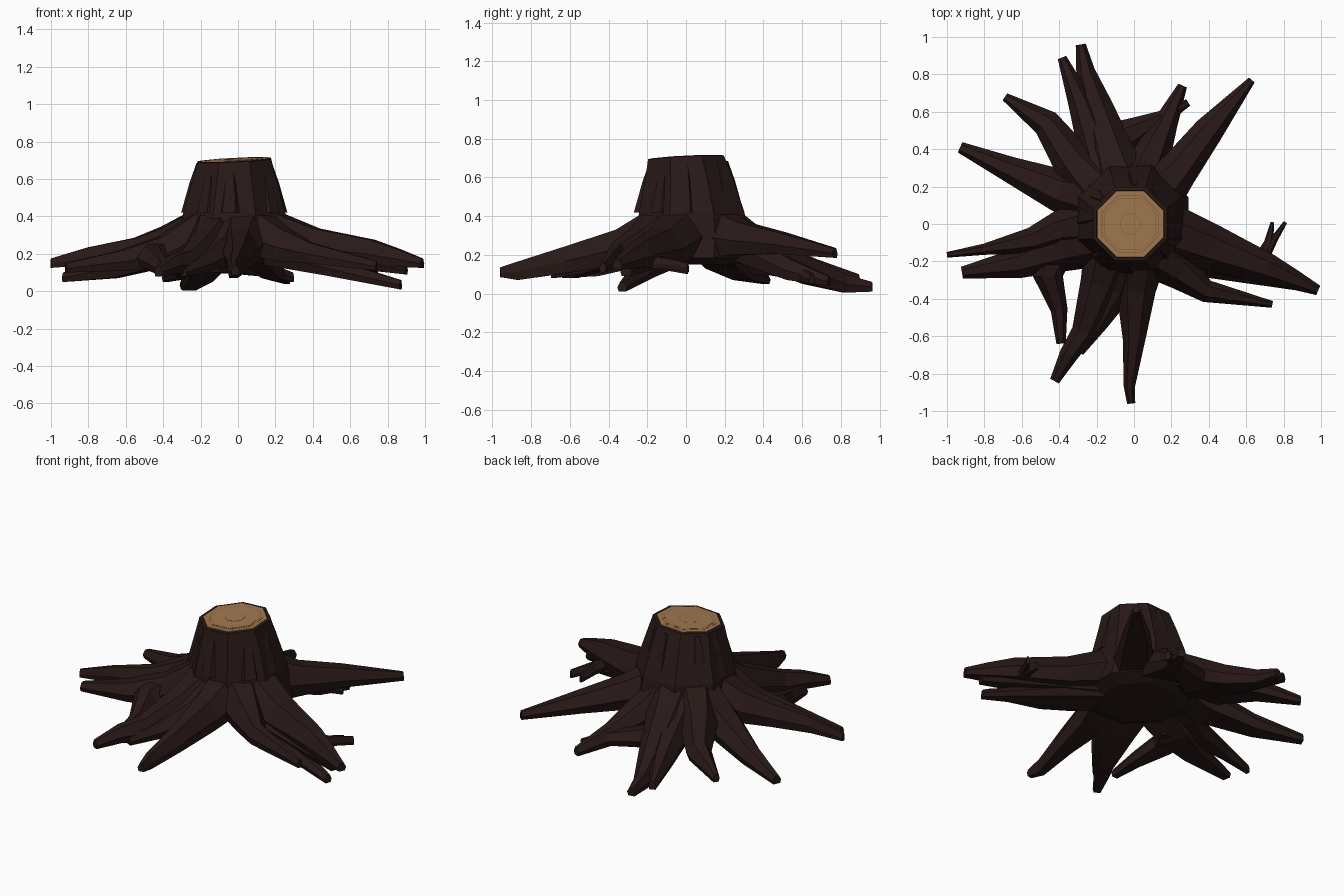
import bpy, bmesh, math
from mathutils import Vector


def material(name, col):
    m = bpy.data.materials.new(name)
    m.diffuse_color = (*col, 1)
    return m


BARK = material("dark bark", (0.021, 0.0095, 0.0085))
WOOD = material("cut wood", (0.36, 0.19, 0.08))
RING = material("growth ring", (0.20, 0.10, 0.04))


def loft(name, rings, mat):
    """Skin a list of equal-length rings with flat faces and capped ends."""
    bm = bmesh.new()
    vs = [[bm.verts.new(p) for p in r] for r in rings]
    n = len(rings[0])
    for a, b in zip(vs, vs[1:]):
        for i in range(n):
            bm.faces.new((a[i], a[(i + 1) % n], b[(i + 1) % n], b[i]))
    bm.faces.new(vs[0])
    bm.faces.new(vs[-1])
    bmesh.ops.recalc_face_normals(bm, faces=bm.faces[:])
    me = bpy.data.meshes.new(name)
    bm.to_mesh(me)
    bm.free()
    me.materials.append(mat)
    ob = bpy.data.objects.new(name, me)
    bpy.context.collection.objects.link(ob)
    return ob


def octagon(cx, cy, r, z, slope=0.0):
    pts = []
    for i in range(8):
        a = math.pi / 8 + i * math.pi / 4
        x, y = r * math.cos(a), r * math.sin(a)
        pts.append((cx + x, cy + y, z + slope * (x + y)))
    return pts


# Root cross-section: flat underside, wide waist, narrow ridge on top
SECTION = [(-0.75, 0), (0.75, 0), (1, 0.45), (0.45, 1), (-0.45, 1), (-1, 0.45)]
CENTRE = Vector((-0.02, 0.03))


def root(name, pts, thick=0.23):
    """pts: x, y, top height, half width; thickness tapers towards the tip."""
    P = [Vector(p[:2]) for p in pts]
    # roots that leave the trunk start at its shoulder
    if (P[0] - CENTRE).length < 0.25:
        P[0] = CENTRE + (P[0] - CENTRE).normalized() * 0.245
    rings = []
    for i, (_, _, z, w) in enumerate(pts):
        d = (P[min(i + 1, len(P) - 1)] - P[max(i - 1, 0)]).normalized()
        side = Vector((-d.y, d.x))
        t = i / (len(pts) - 1)
        h = thick + (0.05 - thick) * t
        rings.append([(P[i].x + side.x * u * w, P[i].y + side.y * u * w,
                       max(0.0, z - h + v * h)) for u, v in SECTION])
    return loft(name, rings, BARK)


# Trunk, flaring down into a crown with a closed underside
loft("trunk", [
    octagon(-0.01, 0.02, 0.24, 0.15),
    octagon(-0.01, 0.02, 0.325, 0.185),
    octagon(-0.02, 0.03, 0.315, 0.28),
    octagon(-0.02, 0.03, 0.295, 0.42),
    octagon(-0.02, 0.015, 0.245, 0.59, 0.02),
    octagon(-0.02, 0.0, 0.212, 0.70, 0.05),
    octagon(-0.02, 0.0, 0.195, 0.703, 0.05),
    octagon(-0.02, 0.0, 0.190, 0.696, 0.05)], BARK)

# Cut face with growth rings
loft("cut_face", [octagon(-0.02, 0, 0.192, 0.69, 0.05),
                  octagon(-0.02, 0, 0.191, 0.704, 0.05)], WOOD)
for k, r in enumerate((0.165, 0.15, 0.06)):
    loft(f"growth_ring_{k}", [octagon(-0.02, 0, r, 0.70, 0.05),
                              octagon(-0.02, 0, r, 0.7045 + k * 0.001, 0.05)], RING)
    loft(f"ring_infill_{k}", [octagon(-0.02, 0, r - 0.003, 0.70, 0.05),
                              octagon(-0.02, 0, r - 0.003, 0.705 + k * 0.001, 0.05)], WOOD)

# Shallow vertical bark ridges
for k in range(8):
    a = k * math.pi / 4 + (0.12 if k % 2 else -0.1)
    rings = []
    for r, z, w in ((0.272, 0.42, 0.06), (0.228, 0.58, 0.04), (0.192, 0.685, 0.02)):
        c, s = math.cos(a), math.sin(a)
        rings.append([(-0.02 + c * (r + o) - s * u * w, 0.015 + s * (r + o) + c * u * w, z)
                      for u, o in ((-1, -0.03), (1, -0.03), (0.6, 0.01), (-0.6, 0.005))])
    loft(f"bark_ridge_{k}", rings, BARK)

# Back roots
root("root_back_right", [(0.08, 0.13, 0.42, 0.14), (0.24, 0.29, 0.37, 0.105),
                         (0.40, 0.50, 0.315, 0.08), (0.63, 0.77, 0.235, 0.02)])
root("root_back_inner", [(0.02, 0.16, 0.41, 0.13), (0.08, 0.33, 0.32, 0.11),
                         (0.17, 0.54, 0.18, 0.065), (0.26, 0.74, 0.09, 0.025)])
root("root_back_branch", [(-0.14, 0.42, 0.22, 0.12), (0.0, 0.49, 0.19, 0.08),
                          (0.16, 0.57, 0.15, 0.04), (0.29, 0.65, 0.10, 0.02)], 0.12)
root("root_back", [(-0.06, 0.16, 0.42, 0.15), (-0.13, 0.38, 0.33, 0.13),
                   (-0.20, 0.62, 0.19, 0.09), (-0.26, 0.82, 0.10, 0.05),
                   (-0.285, 0.96, 0.06, 0.027)])
root("root_back_twin", [(-0.10, 0.15, 0.41, 0.13), (-0.20, 0.40, 0.29, 0.10),
                        (-0.29, 0.66, 0.18, 0.065), (-0.385, 0.89, 0.10, 0.024)])
root("root_back_left", [(-0.14, 0.14, 0.42, 0.14), (-0.33, 0.34, 0.33, 0.11),
                        (-0.47, 0.54, 0.24, 0.075), (-0.69, 0.68, 0.15, 0.022)])
root("root_left_rear", [(-0.14, 0.09, 0.42, 0.14), (-0.40, 0.18, 0.30, 0.115),
                        (-0.66, 0.29, 0.18, 0.07), (-0.93, 0.41, 0.10, 0.03)])

# Left roots
root("root_left_upper", [(-0.15, 0.01, 0.42, 0.13), (-0.40, -0.03, 0.345, 0.10),
                         (-0.55, -0.09, 0.285, 0.07), (-0.80, -0.135, 0.235, 0.03),
                         (-1.0, -0.165, 0.175, 0.015)])
root("root_left_lower", [(-0.14, -0.04, 0.42, 0.14), (-0.42, -0.14, 0.29, 0.12),
                         (-0.62, -0.21, 0.22, 0.08), (-0.92, -0.26, 0.15, 0.032)])
root("root_left_branch", [(-0.40, -0.12, 0.27, 0.09), (-0.46, -0.28, 0.24, 0.08),
                          (-0.40, -0.46, 0.17, 0.045), (-0.39, -0.64, 0.13, 0.025)], 0.14)

# Front roots
root("root_front_left", [(-0.10, -0.12, 0.42, 0.14), (-0.18, -0.33, 0.33, 0.11),
                         (-0.27, -0.58, 0.22, 0.065), (-0.35, -0.70, 0.19, 0.05),
                         (-0.425, -0.84, 0.13, 0.026)])
root("root_front_left_inner", [(-0.06, -0.13, 0.40, 0.13), (-0.12, -0.36, 0.29, 0.11),
                               (-0.20, -0.53, 0.20, 0.06), (-0.29, -0.69, 0.13, 0.02)], 0.20)
root("root_front", [(0.01, -0.13, 0.42, 0.14), (0.01, -0.36, 0.33, 0.105),
                    (0.0, -0.62, 0.245, 0.06), (-0.025, -0.87, 0.165, 0.03),
                    (-0.015, -0.96, 0.135, 0.022)])

# Right roots
root("root_right_front", [(0.08, -0.10, 0.42, 0.14), (0.26, -0.26, 0.33, 0.10),
                          (0.39, -0.36, 0.26, 0.06), (0.74, -0.43, 0.16, 0.018)])
root("root_right", [(0.12, -0.02, 0.42, 0.15), (0.42, -0.13, 0.335, 0.125),
                    (0.72, -0.24, 0.275, 0.08), (0.86, -0.30, 0.225, 0.053),
                    (0.985, -0.355, 0.175, 0.027)])
root("root_right_middle", [(0.14, -0.08, 0.33, 0.13), (0.45, -0.18, 0.25, 0.09),
                           (0.90, -0.31, 0.14, 0.03)], 0.17)
root("root_right_lower", [(0.14, -0.10, 0.28, 0.13), (0.48, -0.22, 0.18, 0.08),
                          (0.87, -0.33, 0.06, 0.025)], 0.14)
root("root_twig_inner", [(0.66, -0.20, 0.22, 0.03), (0.72, -0.10, 0.18, 0.025),
                         (0.74, 0.01, 0.15, 0.01)], 0.07)
root("root_twig_outer", [(0.70, -0.18, 0.19, 0.025), (0.75, -0.08, 0.18, 0.02),
                         (0.81, 0.01, 0.16, 0.01)], 0.06)
